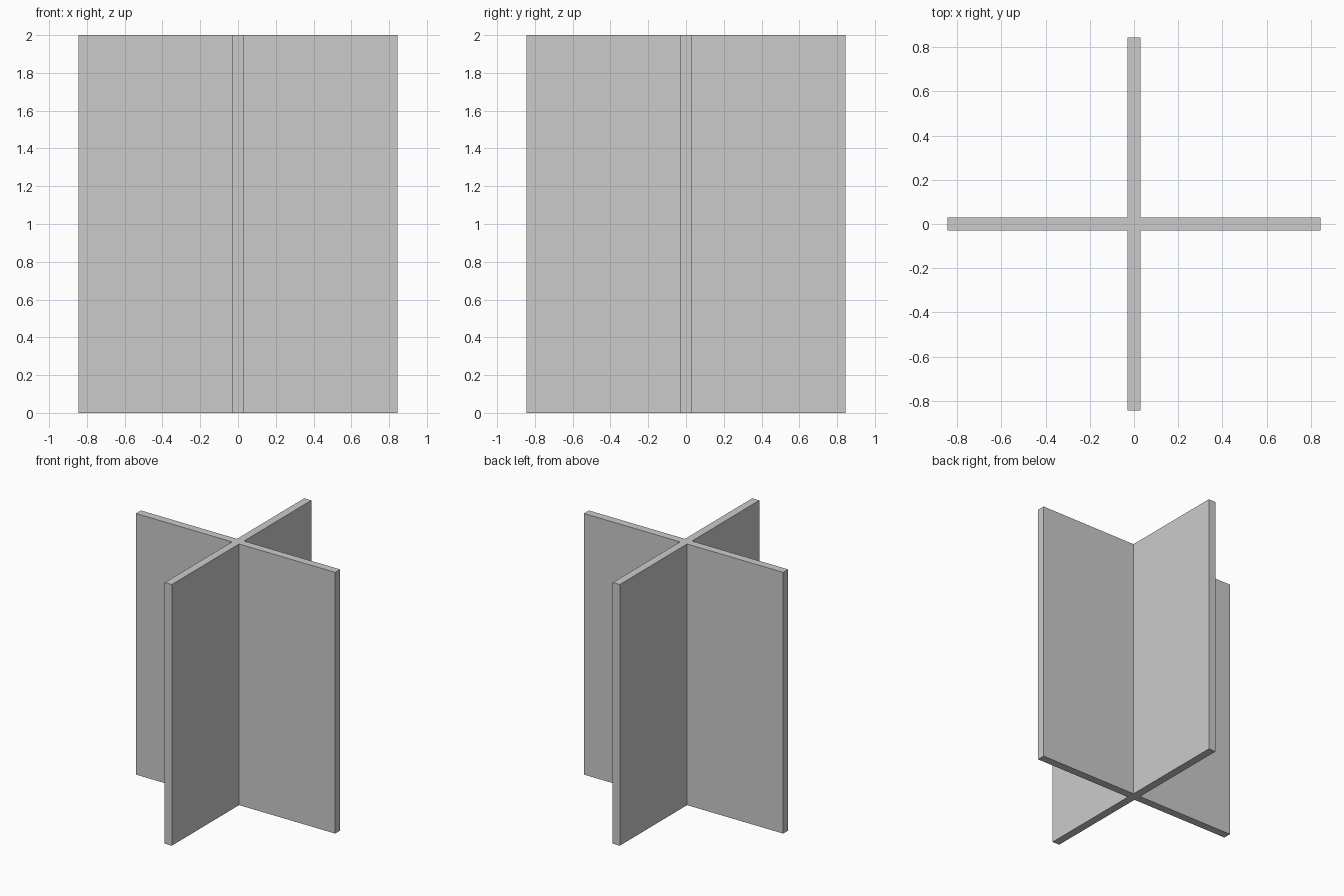
import bpy, bmesh
from mathutils import Matrix, Vector

if "Cube" in bpy.data.objects:
    bpy.data.objects.remove(bpy.data.objects["Cube"])

ARM = 0.844     # centre to panel end
HALF = 0.03     # half panel thickness
HEIGHT = 2.0

# Cross-shaped footprint: one arm's three corners, turned four times
arm = [Vector((ARM, -HALF, 0)), Vector((ARM, HALF, 0)), Vector((HALF, HALF, 0))]
bm = bmesh.new()
outline = []
for i in range(4):
    turn = Matrix.Rotation(i * 1.5707963267948966, 3, 'Z')
    outline += [bm.verts.new(turn @ p) for p in arm]
base = bm.faces.new(outline)

# Raise the footprint into crossed upright panels
top = bmesh.ops.extrude_face_region(bm, geom=[base], use_keep_orig=True)["geom"]
bmesh.ops.translate(bm, vec=(0, 0, HEIGHT),
                    verts=[g for g in top if isinstance(g, bmesh.types.BMVert)])
bmesh.ops.recalc_face_normals(bm, faces=bm.faces)

mesh = bpy.data.meshes.new("crossed_panels")
bm.to_mesh(mesh)
bm.free()
bpy.context.collection.objects.link(bpy.data.objects.new("crossed_panels", mesh))
